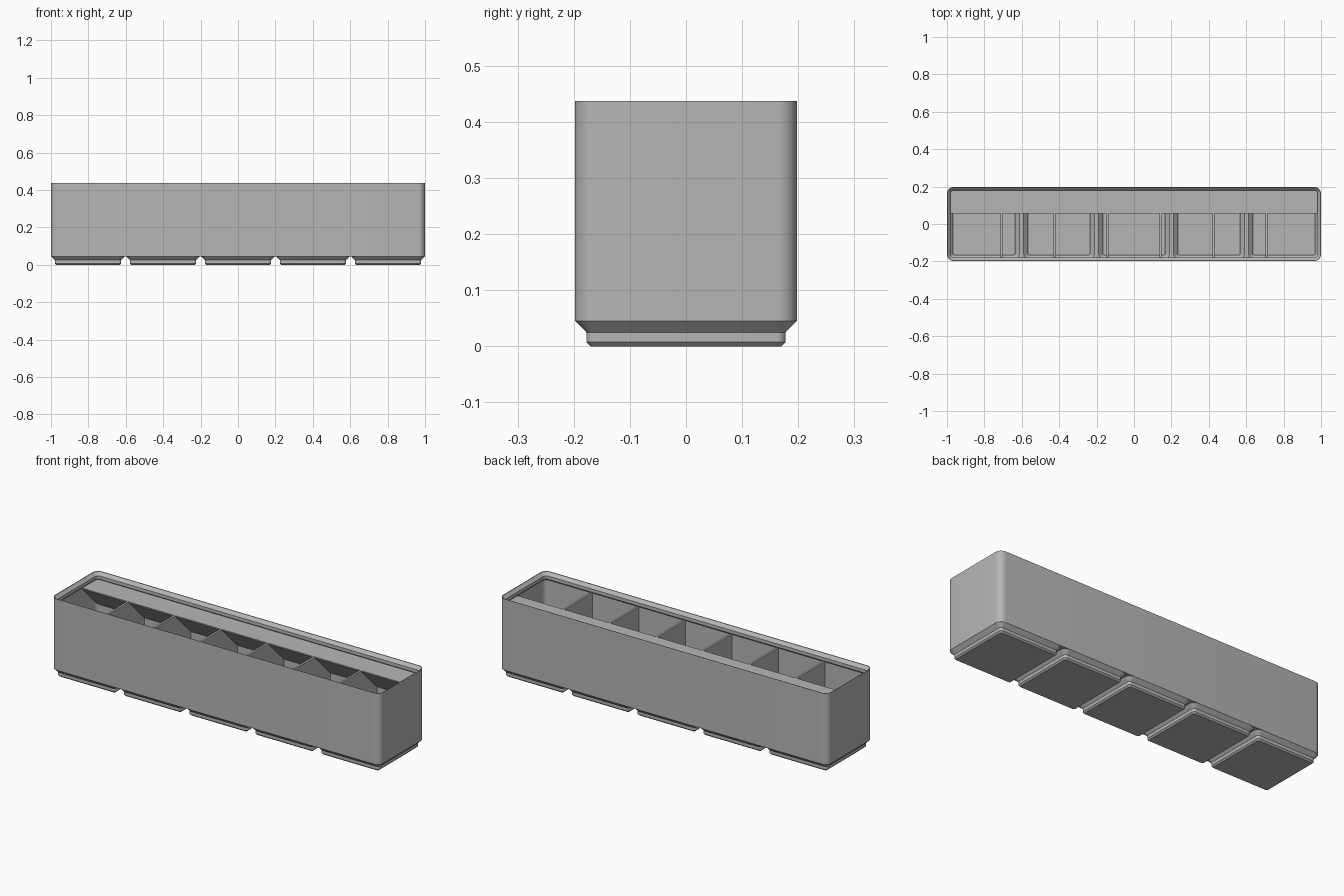
import bpy
import bmesh
import math

cube = bpy.data.objects.get("Cube")
if cube:
    bpy.data.objects.remove(cube, do_unlink=True)

HALF_X, HALF_Y, TOP = 1.0, 0.198, 0.437
RADIUS, PITCH, WALL = 0.036, 0.401, 0.009
CELLS = [(i - 2) * PITCH for i in range(5)]
DIVIDERS = [(i - 2.5) * 0.283 for i in range(6)]
LEDGE = 0.395

grey = bpy.data.materials.new("plain grey")
grey.use_nodes = True
grey.diffuse_color = (0.47, 0.47, 0.47, 1)
grey.node_tree.nodes["Principled BSDF"].inputs["Base Color"].default_value = grey.diffuse_color


def finish(name, bm):
    bmesh.ops.recalc_face_normals(bm, faces=bm.faces)
    mesh = bpy.data.meshes.new(name)
    bm.to_mesh(mesh)
    bm.free()
    mesh.materials.append(grey)
    obj = bpy.data.objects.new(name, mesh)
    bpy.context.collection.objects.link(obj)
    return obj


def outline(cx, hx, hy, r, steps=8):
    """Rounded rectangle as a list of x, y points."""
    points = []
    for quarter, (sx, sy) in enumerate([(1, 1), (-1, 1), (-1, -1), (1, -1)]):
        for k in range(steps + 1):
            a = (quarter + k / steps) * math.pi / 2
            points.append((cx + sx * (hx - r) + r * math.cos(a),
                           sy * (hy - r) + r * math.sin(a)))
    return points


def loft(name, profile, centres, hx, hy):
    """Closed solids from (inset, height) steps of a rounded rectangle."""
    bm = bmesh.new()
    for cx in centres:
        rings = [[bm.verts.new((x, y, z)) for x, y in
                  outline(cx, hx - d, hy - d, RADIUS - d)] for d, z in profile]
        for low, high in zip(rings, rings[1:]):
            for i in range(len(low)):
                j = (i + 1) % len(low)
                bm.faces.new((low[i], low[j], high[j], high[i]))
        bm.faces.new(rings[0])
        bm.faces.new(rings[-1])
    return finish(name, bm)


def prism(name, profile, x0, x1):
    """Extrude a (y, z) profile along x."""
    bm = bmesh.new()
    face = bm.faces.new([bm.verts.new((x0, y, z)) for y, z in profile])
    moved = bmesh.ops.extrude_face_region(bm, geom=[face])["geom"]
    bmesh.ops.translate(bm, vec=(x1 - x0, 0, 0),
                        verts=[v for v in moved if isinstance(v, bmesh.types.BMVert)])
    if face.is_valid and len(bm.faces) == len(profile) + 1:
        bm.faces.new(face.verts)
    return finish(name, bm)


def combine(target, tool, operation):
    mod = target.modifiers.new("cut", "BOOLEAN")
    mod.object, mod.operation, mod.solver = tool, operation, "EXACT"
    bpy.context.view_layer.objects.active = target
    bpy.ops.object.modifier_apply(modifier=mod.name)
    bpy.data.objects.remove(tool, do_unlink=True)


# Outer body with five stepped feet
box = loft("bin_body", [(0, 0.0453), (0, TOP)], [0], HALF_X, HALF_Y)
feet = loft("feet", [(0.0282, 0), (0.0205, 0.0076), (0.0205, 0.0248),
                     (0.0002, 0.0453), (0.0002, 0.049)], CELLS, HALF_Y, HALF_Y)
combine(box, feet, "UNION")

# Main hollow with the stepped stacking lip
hollow = loft("hollow", [(WALL, 0.0535), (WALL, 0.392), (0.018, 0.401),
                         (0.018, 0.419), (0.002, 0.4355), (0.002, 0.45)],
              [0], HALF_X, HALF_Y)
combine(box, hollow, "DIFFERENCE")

# Sunken floor inside every foot, leaving ridges between them
wells = loft("wells", [(0.033, 0.012), (0.033, 0.0305), (WALL + 0.0005, 0.0535),
                       (WALL + 0.0005, 0.06)], CELLS, HALF_Y, HALF_Y)
combine(box, wells, "DIFFERENCE")

bpy.ops.object.select_all(action="DESELECT")
box.select_set(True)
bpy.context.view_layer.objects.active = box
bpy.ops.object.shade_smooth_by_angle(angle=math.radians(30))

# Dividers for seven compartments
side = [(0.17, 0.009), (0.17, 0.03), (0.191, 0.051), (0.191, LEDGE - 0.0005)]
section = side + [(-y, z) for y, z in reversed(side)]
for x in DIVIDERS:
    prism("divider", section, x - 0.0055, x + 0.0055)

# Label shelf along the back with a sloped underside
prism("label_shelf", [(0.055, LEDGE), (0.187, LEDGE), (0.187, LEDGE - 0.138),
                      (0.055, LEDGE - 0.006)], -0.987, 0.987)
